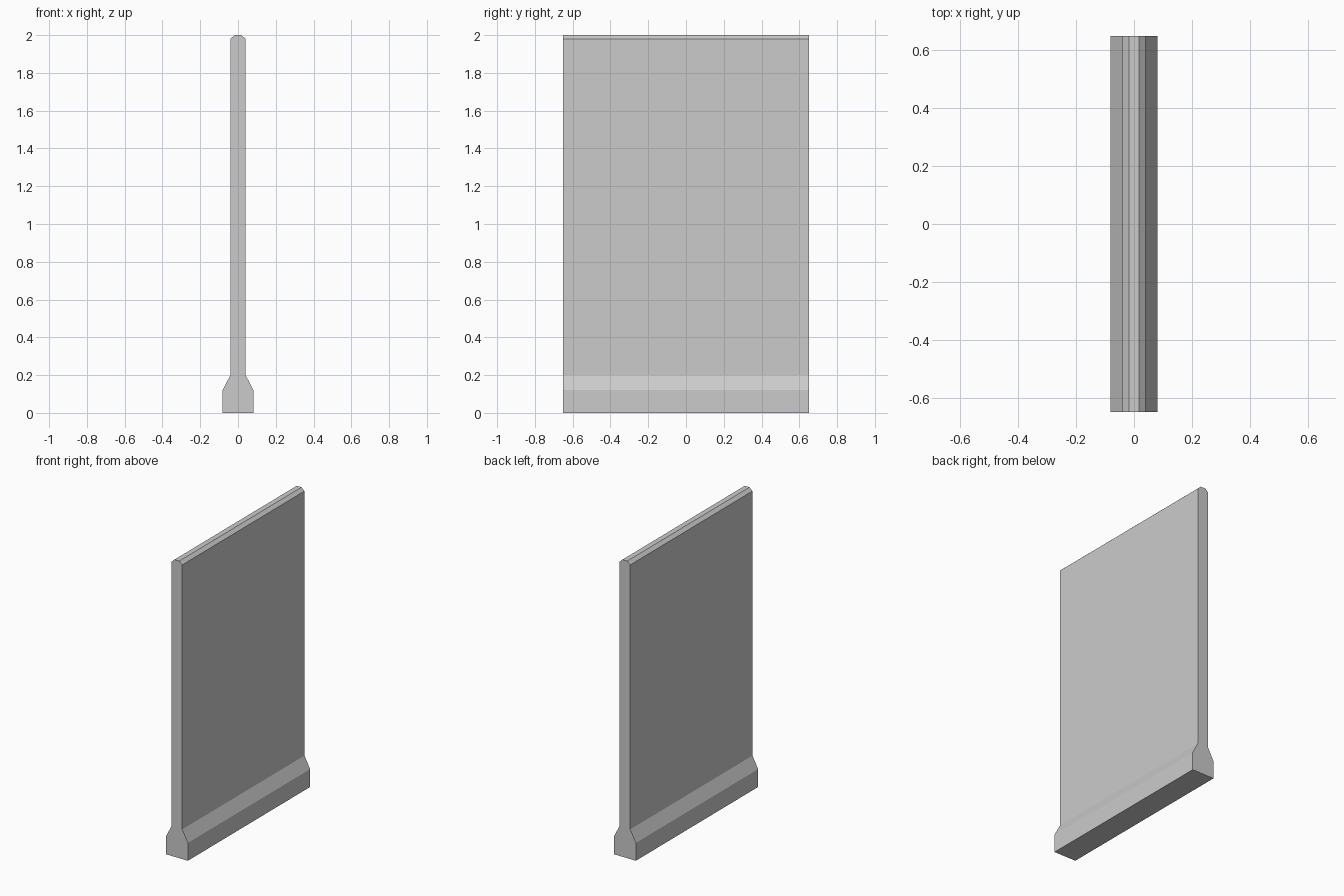
import bpy
import bmesh

if "Cube" in bpy.data.objects:
    bpy.data.objects.remove(bpy.data.objects["Cube"])

HALF_LENGTH = 0.65

# Right half of the cross-section (x, z), mirrored for the left half
half = [(0.082, 0.0), (0.082, 0.12), (0.04, 0.20), (0.04, 1.98), (0.018, 2.0)]
profile = half + [(-x, z) for x, z in reversed(half)]

# Wall panel with a flared foot and chamfered top, extruded along y
bm = bmesh.new()
face = bm.faces.new([bm.verts.new((x, -HALF_LENGTH, z)) for x, z in profile])
extruded = bmesh.ops.extrude_face_region(bm, geom=[face], use_keep_orig=True)
verts = [g for g in extruded["geom"] if isinstance(g, bmesh.types.BMVert)]
bmesh.ops.translate(bm, verts=verts, vec=(0, 2 * HALF_LENGTH, 0))
bmesh.ops.recalc_face_normals(bm, faces=bm.faces)

mesh = bpy.data.meshes.new("barrier_wall")
bm.to_mesh(mesh)
bm.free()
wall = bpy.data.objects.new("barrier_wall", mesh)
bpy.context.collection.objects.link(wall)
